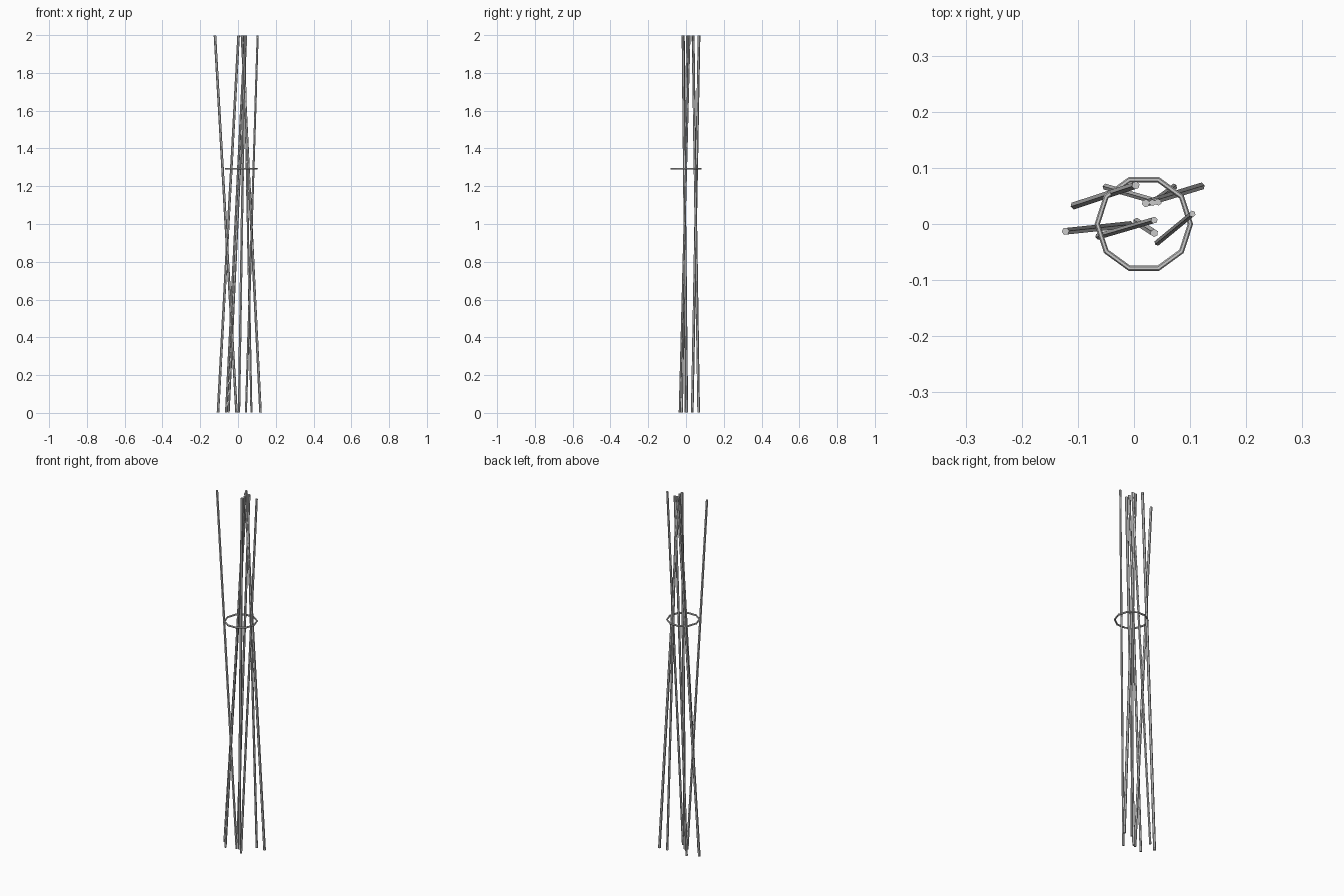
import bpy
from math import pi
from mathutils import Vector

if "Cube" in bpy.data.objects:
    bpy.data.objects.remove(bpy.data.objects["Cube"])

HEIGHT = 2.0

# each pole: foot (x, y), tip (x, y), radius
POLES = [
    ((-0.106, 0.033), (0.003, 0.069), 0.0072),
    ((-0.008, -0.001), (-0.122, -0.013), 0.0068),
    ((-0.063, -0.022), (0.036, 0.007), 0.0062),
    ((0.005, 0.004), (0.036, -0.016), 0.0072),
    ((0.042, -0.033), (0.104, 0.018), 0.0058),
    ((0.119, 0.067), (0.021, 0.037), 0.0072),
    ((-0.050, 0.066), (0.043, 0.039), 0.0062),
    ((0.071, 0.066), (0.033, 0.038), 0.0060),
]


def add_pole(index, foot, tip, radius):
    a, b = Vector((*foot, 0.002)), Vector((*tip, HEIGHT - 0.002))
    axis = b - a
    bpy.ops.mesh.primitive_cylinder_add(vertices=6, radius=radius,
                                        depth=axis.length, location=(a + b) / 2)
    pole = bpy.context.object
    pole.rotation_euler = axis.to_track_quat('Z', 'Y').to_euler()
    pole.name = f"pole_{index}"


# leaning six-sided poles
for i, (foot, tip, radius) in enumerate(POLES, 1):
    add_pole(i, foot, tip, radius)

# ten-sided binding ring
bpy.ops.mesh.primitive_torus_add(major_segments=10, minor_segments=6,
                                 major_radius=0.083, minor_radius=0.0048,
                                 location=(0.0175, 0, 1.292))
bpy.context.object.name = "binding_ring"
